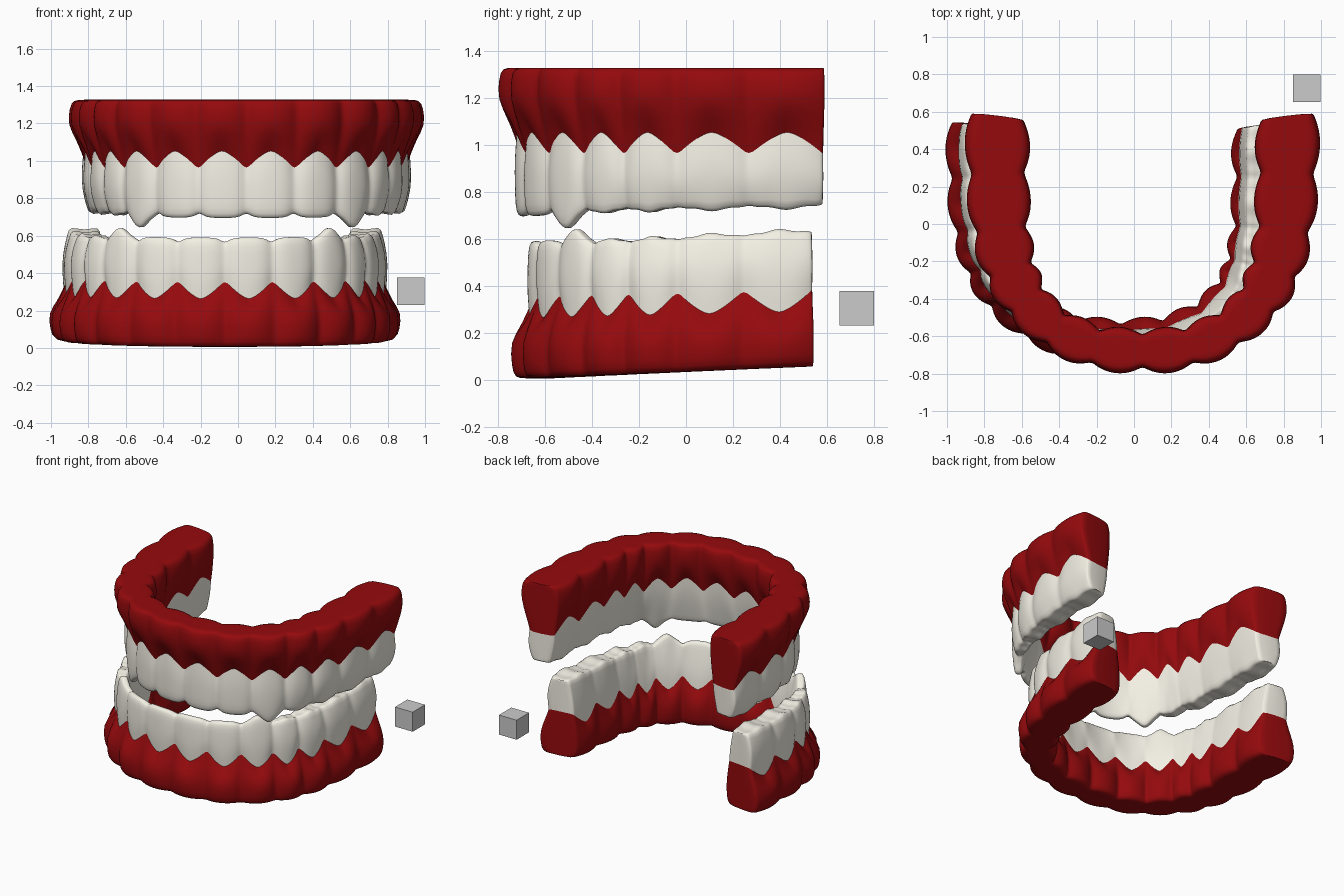
import bpy, bmesh, math
from mathutils import Vector

if "Cube" in bpy.data.objects:
    bpy.data.objects.remove(bpy.data.objects["Cube"])

# Tooth boundary points on the right half of the arch, midline to last molar
ARCH = [(0, -.678), (.25, -.655), (.465, -.56), (.62, -.41), (.705, -.245),
        (.755, -.03), (.773, .27), (.775, .58)]
GUM_W = [.10, .10, .10, .113, .128, .142, .153, .150]   # half width of the gum
MOLAR = [0, 0, .1, .45, .9, 1, 1, 1]                    # 0 = cutting edge, 1 = flat crown
STEPS = 10


def material(name, col):
    m = bpy.data.materials.new(name)
    m.diffuse_color = (*col, 1)
    m.use_nodes = True
    m.node_tree.nodes["Principled BSDF"].inputs["Base Color"].default_value = m.diffuse_color
    return m


red = material("gum_red", (.30, .003, .004))
ivory = material("tooth_ivory", (.90, .87, .78))


def lerp(a, b, t):
    return a + (b - a) * t


def along(table, s):
    i = min(int(abs(s)), 6)
    return lerp(table[i], table[i + 1], abs(s) - i)


def knot(i):
    if abs(i) > 7:
        e, d = Vector(ARCH[7]), Vector(ARCH[6])
        p = e + (e - d)
    else:
        p = Vector(ARCH[abs(i)])
    return Vector((math.copysign(p.x, i) if i else 0, p.y))


def path(s):
    i = max(-7, min(6, math.floor(s)))
    t = s - i
    a, b, c, d = (knot(i + k) for k in (-1, 0, 1, 2))
    return .5 * (2 * b + (c - a) * t + (2 * a - 5 * b + 4 * c - d) * t * t
                 + (3 * b - a - 3 * c + d) * t ** 3)


def section(s, upper):
    """Gum and tooth outlines at one station as (offset, height) lists."""
    q = abs(s)
    tooth = min(int(q), 6)
    t = q - tooth
    e = abs(2 * t - 1)
    bump = 1 - e ** 2
    tilt = (path(s).y + .675) / 1.25
    m = along(MOLAR, s)
    hw = along(GUM_W, s)
    wo = hw - .077 + .022 * (1 - e ** 3)
    wi = -(hw - lerp(.055, .035, m)) - .015 * bump
    hw += .040 * bump - .012
    # crown length beyond the biting plane: notches, canine point, cusps
    add = -.028 * e ** 4 + m * .008 * math.cos(4 * math.pi * t)
    if tooth == 2:
        add += (.06 if upper else .046) * math.exp(-(e / .5) ** 2)
    b = 1 - e ** 1.35
    if upper:
        tip, sign = .695 + .025 * tilt, -1
        gum, bulge, base = .956 + .10 * b, 1.19, 1.327
    else:
        tip, sign = .590 + .065 * tilt, 1
        gum, bulge, base = .36 - .10 * b + .028 * tilt, .165 + .03 * tilt, .006 + .05 * tilt
    tip += sign * add
    to = wo - lerp(.006, .03, m)
    ti = lerp(wo - .045, wi + .04, m)
    g_out = [(0, base), (.5 * hw, base), (.85 * hw, base),
             (.95 * hw, lerp(base, bulge, .3)), (hw * 1.02, bulge),
             (lerp(hw, wo, .6), lerp(bulge, gum, .6)), (wo, gum)]
    g_in = [(wi, gum), (lerp(wi, -hw, .5), lerp(gum, bulge, .4)), (-hw, bulge),
            (-.96 * hw, lerp(bulge, base, .7)), (-.86 * hw, base), (-.5 * hw, base)]
    t_out = [(wo, gum), (wo + .010, lerp(gum, tip, .3)), (wo + .008, lerp(gum, tip, .6)),
             (to + .012, lerp(gum, tip, .88)), (to, tip)]
    mid = [(lerp(to, ti, .5), tip - sign * .03 * m)]
    t_in = [(ti, tip), (lerp(ti, wi, .2), lerp(tip, gum, .15)),
            (lerp(ti, wi, .55), lerp(tip, gum, .4)),
            (lerp(ti, wi, .9), lerp(tip, gum, .72)), (wi, gum)]
    # gum outline starts at the inner gum line, crosses the base, ends at the outer
    return g_in + g_out, t_out + mid + t_in


def sweep(name, part, upper, mat):
    cx, cy, sx, sy = (.045, 0, 1, 1) if upper else (-.07, 0, .985, .92)
    stations = [i / STEPS for i in range(-7 * STEPS, 7 * STEPS + 1)]
    stations = [-7, -6.96] + stations[1:-1] + [6.96, 7]
    bm = bmesh.new()
    cols = []
    for s in stations:
        p = path(s)
        d = (path(s + .01) - path(s - .01)).normalized()
        col = []
        for u, z in section(s, upper)[part]:
            slant = .13 * u * max(0, abs(s) - 6)
            col.append(bm.verts.new((cx + sx * p.x + d.y * u,
                                     cy + sy * p.y - d.x * u + slant, z)))
        cols.append(col)
    for a, b in zip(cols, cols[1:]):
        for i in range(len(a) - 1):
            bm.faces.new((a[i], a[i + 1], b[i + 1], b[i]))
    # ladder of quads closes both ends of the arch
    for c in (cols[0], cols[-1]):
        n = len(c)
        for i in range(n // 2):
            j = n - 1 - i
            quad = [c[i], c[i + 1], c[j - 1], c[j]]
            if i + 1 == j - 1:
                quad.pop(2)
            if i + 1 < j:
                bm.faces.new(quad)
    bmesh.ops.recalc_face_normals(bm, faces=bm.faces)
    me = bpy.data.meshes.new(name)
    bm.to_mesh(me)
    bm.free()
    me.materials.append(mat)
    me.polygons.foreach_set("use_smooth", [True] * len(me.polygons))
    ob = bpy.data.objects.new(name, me)
    bpy.context.collection.objects.link(ob)
    sub = ob.modifiers.new("smooth", 'SUBSURF')
    sub.levels = sub.render_levels = 1


# Both jaws
for jaw, up in (("upper", True), ("lower", False)):
    sweep(jaw + "_gum", 0, up, red)
    sweep(jaw + "_teeth", 1, up, ivory)

# Small loose cube beside the jaws
bpy.ops.mesh.primitive_cube_add(size=.147, location=(.924, .726, .304))
bpy.context.object.name = "small_cube"
